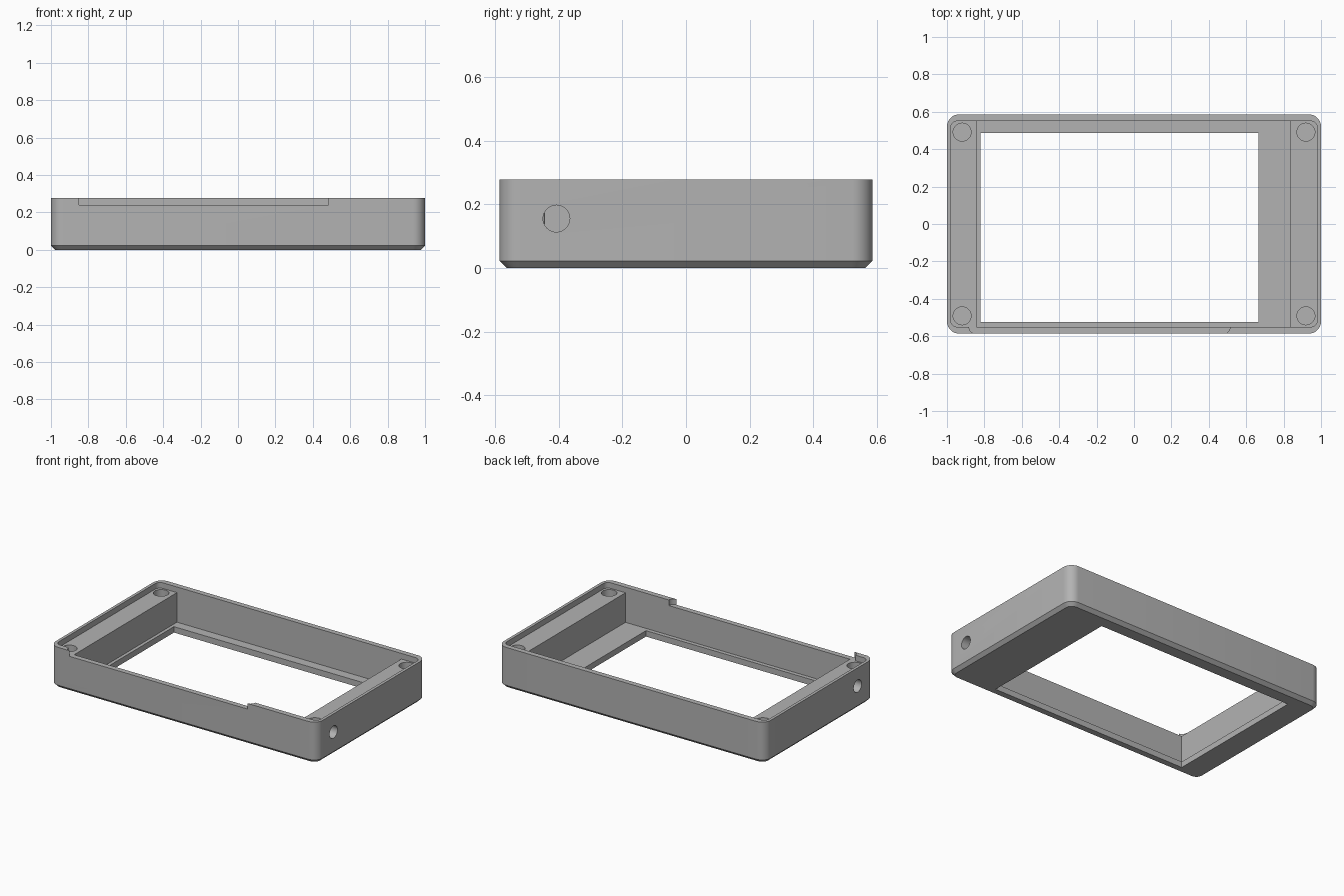
import bpy, bmesh
from math import cos, sin, pi
from mathutils import Matrix

cube = bpy.data.objects.get("Cube")
if cube:
    bpy.data.objects.remove(cube, do_unlink=True)

# Overall sizes
W, D, H = 1.0, 0.586, 0.278          # half width, half depth, height
LEDGE, FLOOR, CHAMFER = 0.24, 0.04, 0.022

grey = bpy.data.materials.new("mid grey plastic")
grey.use_nodes = True
colour = (0.45, 0.45, 0.45, 1)
grey.diffuse_color = colour
grey.node_tree.nodes["Principled BSDF"].inputs["Base Color"].default_value = colour


def finish(name, bm):
    bmesh.ops.recalc_face_normals(bm, faces=bm.faces)
    mesh = bpy.data.meshes.new(name)
    bm.to_mesh(mesh)
    bm.free()
    mesh.materials.append(grey)
    obj = bpy.data.objects.new(name, mesh)
    bpy.context.collection.objects.link(obj)
    return obj


def outline(x0, x1, y0, y1, r, steps=8):
    """Rounded rectangle, anticlockwise; square when r is 0."""
    if r == 0:
        return [(x1, y1), (x0, y1), (x0, y0), (x1, y0)]
    centres = [(x1 - r, y1 - r), (x0 + r, y1 - r), (x0 + r, y0 + r), (x1 - r, y0 + r)]
    return [(cx + r * cos(a), cy + r * sin(a))
            for q, (cx, cy) in enumerate(centres)
            for a in [(q + i / steps) * pi / 2 for i in range(steps + 1)]]


def loft(name, layers):
    """Closed solid through (outline, z) layers."""
    bm = bmesh.new()
    rings = [[bm.verts.new((x, y, z)) for x, y in pts] for pts, z in layers]
    for low, high in zip(rings, rings[1:]):
        for i in range(len(low)):
            j = (i + 1) % len(low)
            bm.faces.new((low[i], low[j], high[j], high[i]))
    bm.faces.new(rings[0][::-1])
    bm.faces.new(rings[-1])
    return finish(name, bm)


def block(name, x0, x1, y0, y1, z0, z1, r=0):
    pts = outline(x0, x1, y0, y1, r)
    return loft(name, [(pts, z0), (pts, z1)])


def cylinder(name, centre, radius, depth, axis="Z"):
    bm = bmesh.new()
    turn = Matrix.Rotation(pi / 2, 4, "Y") if axis == "X" else Matrix()
    bmesh.ops.create_cone(bm, cap_ends=True, segments=40, radius1=radius, radius2=radius,
                          depth=depth, matrix=Matrix.Translation(centre) @ turn)
    return finish(name, bm)


# Outer shell with chamfered bottom edge
c = CHAMFER
side = outline(-W, W, -D, D, 0.065)
case = loft("case_frame", [(outline(-W + c, W - c, -D + c, D - c, 0.065 - c), 0),
                           (side, c), (side, H)])

# Rim recess, deep pocket, window opening and front notch
cutters = [
    block("rim_recess_cutter", -0.98, 0.98, -0.55, 0.55, LEDGE, 0.4, 0.035),
    block("pocket_cutter", -0.842, 0.838, -0.55, 0.55, FLOOR, 0.4),
    block("window_cutter", -0.82, 0.666, -0.523, 0.486, -0.1, 0.4),
    block("notch_cutter", -0.882, 0.514, -D - 0.0005, -0.4, LEDGE, 0.4, 0.036),
]

# Blind screw holes in the corners and a round port in each end
for sx, end in ((-1, "right"), (1, "left")):
    for sy, face in ((-1, "front"), (1, "back")):
        cutters.append(cylinder(f"{face}_{end}_screw_hole_cutter",
                                (sx * 0.919, sy * 0.491, 0.25), 0.048, 0.36))
    cutters.append(cylinder(f"{end}_port_cutter", (sx * W, -0.407, 0.155), 0.042, 0.18, "X"))

bpy.ops.object.select_all(action="DESELECT")
bpy.context.view_layer.objects.active = case
case.select_set(True)
for cutter in cutters:
    cut = case.modifiers.new(cutter.name, "BOOLEAN")
    cut.operation = "DIFFERENCE"
    cut.solver = "EXACT"
    cut.object = cutter
    bpy.ops.object.modifier_apply(modifier=cut.name)
    bpy.data.objects.remove(cutter, do_unlink=True)

bpy.ops.object.shade_smooth_by_angle(angle=pi / 6)
